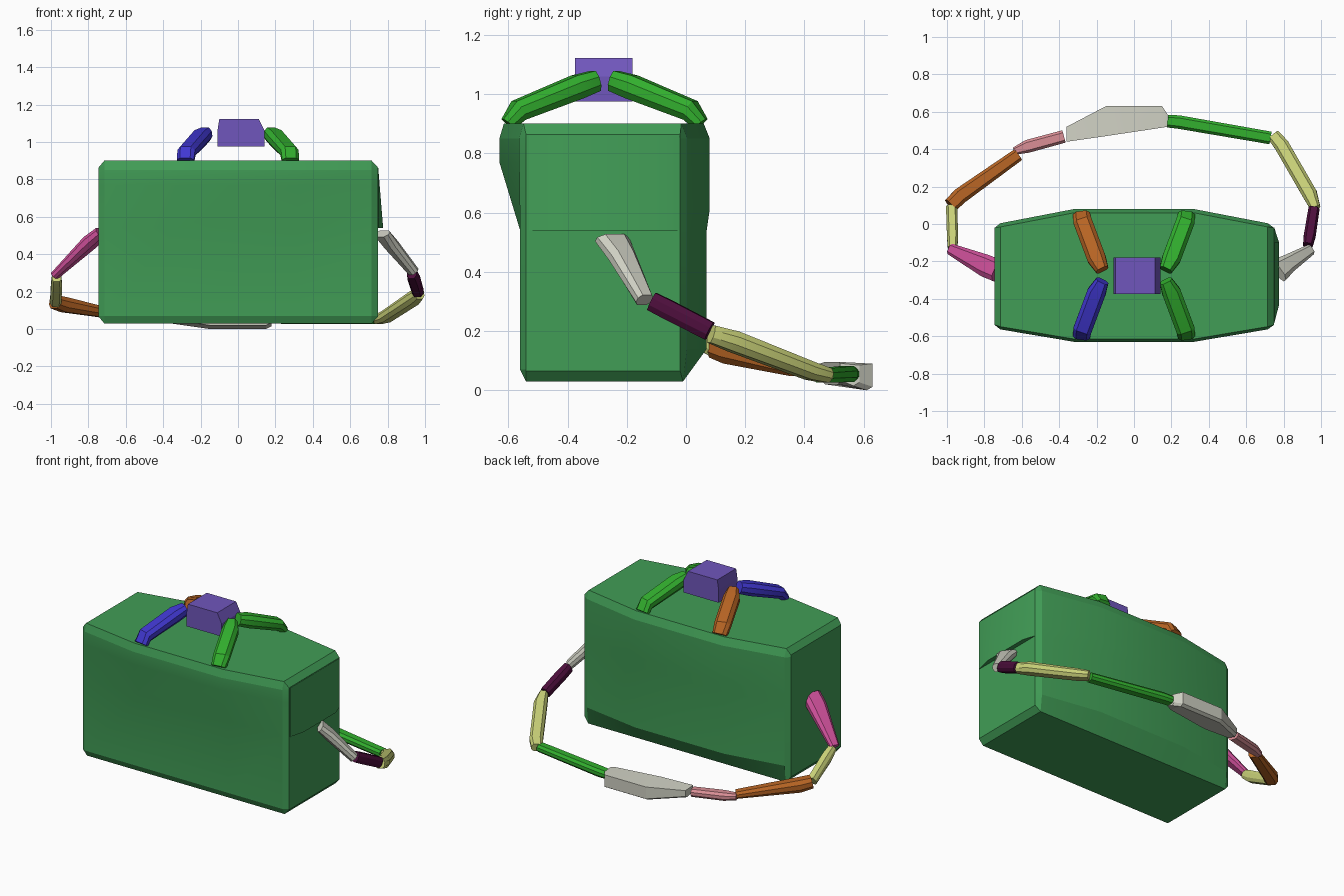
import bpy, bmesh, math
from mathutils import Vector

cube = bpy.data.objects.get("Cube")
if cube:
    bpy.data.objects.remove(cube, do_unlink=True)


def linear(value):
    value /= 255
    return value / 12.92 if value <= 0.04045 else ((value + 0.055) / 1.055) ** 2.4


def make_material(name, red, green, blue):
    material = bpy.data.materials.new(name)
    material.use_nodes = True
    color = (linear(red), linear(green), linear(blue), 1)
    material.diffuse_color = color
    shader = next(n for n in material.node_tree.nodes if n.type == "BSDF_PRINCIPLED")
    shader.inputs["Base Color"].default_value = color
    return material


forest = make_material("forest_green", 65, 157, 86)
purple = make_material("purple", 112, 86, 188)
blue = make_material("blue", 64, 55, 208)
bright = make_material("bright_green", 50, 176, 46)
orange = make_material("orange", 184, 101, 36)
magenta = make_material("magenta", 206, 80, 154)
lime = make_material("pale_lime", 201, 209, 120)
rose = make_material("rose", 218, 143, 150)
stone = make_material("stone", 206, 207, 194)
plum = make_material("plum", 77, 14, 60)


def loft(name, rings, material, angle):
    """Skin a list of equal rings and cap both ends."""
    bm = bmesh.new()
    loops = [[bm.verts.new(p) for p in ring] for ring in rings]
    for a, b in zip(loops, loops[1:]):
        for i in range(len(a)):
            j = (i + 1) % len(a)
            bm.faces.new((a[i], a[j], b[j], b[i]))
    bm.faces.new(loops[0])
    bm.faces.new(loops[-1])
    bmesh.ops.recalc_face_normals(bm, faces=bm.faces)
    mesh = bpy.data.meshes.new(name)
    bm.to_mesh(mesh)
    bm.free()
    mesh.materials.append(material)
    obj = bpy.data.objects.new(name, mesh)
    bpy.context.collection.objects.link(obj)
    bpy.ops.object.select_all(action="DESELECT")
    obj.select_set(True)
    bpy.context.view_layer.objects.active = obj
    bpy.ops.object.shade_smooth_by_angle(angle=math.radians(angle))
    return obj


def link(name, material, *stations):
    """Chamfered bar through (centre, half width, half height) stations."""
    centres = [Vector(s[0]) for s in stations]
    rings = []
    for i, (_, w, h) in enumerate(stations):
        along = (centres[min(i + 1, len(centres) - 1)] - centres[max(i - 1, 0)]).normalized()
        side = along.cross(Vector((0, 0, 1))).normalized()
        up = side.cross(along)
        outline = []
        for sx, sz in ((1, 1), (-1, 1), (-1, -1), (1, -1)):
            pair = [(sx * w, sz * h * 0.4), (sx * w * 0.6, sz * h)]
            outline += pair if sx * sz > 0 else pair[::-1]
        rings.append([centres[i] + side * u + up * v for u, v in outline])
    return loft(name, rings, material, 20)


# Bag body: cross-sections that bulge toward the middle
def body_ring(x, bulge, inset):
    f, b = -0.56, 0.0
    profile = [
        (f + 0.02, 0.03), (f, 0.07), (f, 0.54),
        (f - 0.07 * bulge, 0.77), (f - 0.07 * bulge, 0.85),
        (f + 0.015 - 0.07 * bulge, 0.9), (b - 0.02 + 0.08 * bulge, 0.9),
        (b + 0.08 * bulge, 0.85), (b + 0.08 * bulge, 0.61),
        (b + 0.07 * bulge, 0.54), (b + 0.07 * bulge, 0.14), (b - 0.01, 0.03)]
    ring = []
    for y, z in profile:
        y = min(max(y, f + inset), b - inset) if inset else y
        z = min(max(z, 0.03 + inset * 1.8), 0.9 - inset * 1.8) if inset else z
        ring.append((x, y, z))
    return ring


stations = [(-0.745, 0, 0.02), (-0.715, 0.05, 0), (-0.32, 1, 0),
            (0.32, 1, 0), (0.715, 0.05, 0), (0.748, 0, 0.02)]
loft("bag_body", [body_ring(*s) for s in stations], forest, 15)

# Thin overhanging lip on one end of the bag
loft("side_lip",
     [[(0.74, y, 0.86), (0.75, y, 0.86), (top, y, 0.54), (0.74, y, 0.54)]
      for y, top in ((-0.53, 0.75), (-0.43, 0.776), (-0.1, 0.776), (-0.02, 0.75))],
     forest, 15)


# Grip block with a chamfered end
def grip_ring(x, top):
    front, back = -0.375, -0.18
    return [(x, front, 0.975), (x, back, 0.975), (x, back, top), (x, front, top)]


loft("grip_block", [grip_ring(-0.11, 1.06), grip_ring(-0.1, 1.122),
                    grip_ring(0.112, 1.122), grip_ring(0.143, 1.06)], purple, 5)

# Four carry handle arms, mirrored across the grip
for name, sx, sy, material in (
        ("front_left_handle", 1, -1, bright), ("back_left_handle", 1, 1, bright),
        ("front_right_handle", -1, -1, blue), ("back_right_handle", -1, 1, orange)):
    def spot(x, y, z):
        return (sx * x, -0.275 + sy * y, z)
    link(name, material,
         (spot(0.17, 0.03, 1.045), 0.035, 0.035),
         (spot(0.2, 0.09, 1.025), 0.05, 0.04),
         (spot(0.275, 0.29, 0.945), 0.05, 0.035),
         (spot(0.28, 0.325, 0.9), 0.045, 0.025))

# Shoulder strap, one link after another around the back
link("right_strap_anchor", magenta,
     ((-0.73, -0.25, 0.515), 0.06, 0.03), ((-0.79, -0.225, 0.465), 0.06, 0.035),
     ((-0.98, -0.135, 0.285), 0.03, 0.02))
link("right_strap_link", lime,
     ((-0.97, -0.13, 0.275), 0.025, 0.025), ((-0.97, -0.07, 0.235), 0.03, 0.035),
     ((-0.975, 0.09, 0.145), 0.03, 0.03))
link("right_strap_bar", orange,
     ((-0.98, 0.1, 0.145), 0.04, 0.035), ((-0.93, 0.15, 0.13), 0.043, 0.04),
     ((-0.62, 0.37, 0.07), 0.035, 0.022))
link("right_back_link", rose,
     ((-0.64, 0.39, 0.067), 0.02, 0.02), ((-0.57, 0.415, 0.065), 0.035, 0.026),
     ((-0.375, 0.468, 0.058), 0.034, 0.025))

# Wide shoulder pad
pad = [(-0.36, 0.44, 0.52, 0.03, 0.08), (-0.15, 0.47, 0.63, 0, 0.09),
       (0.15, 0.515, 0.63, 0, 0.09), (0.18, 0.52, 0.585, 0.015, 0.085)]
loft("shoulder_pad",
     [[(x, near, low + 0.02), (x, far - 0.02, low), (x, far, low + 0.012),
       (x, far, high), (x, near, high + 0.006)] for x, near, far, low, high in pad],
     stone, 15)

link("left_back_bar", bright,
     ((0.18, 0.55, 0.055), 0.034, 0.025), ((0.24, 0.545, 0.055), 0.036, 0.027),
     ((0.73, 0.46, 0.05), 0.034, 0.024))
link("left_strap_bar", lime,
     ((0.745, 0.475, 0.05), 0.035, 0.025), ((0.79, 0.42, 0.065), 0.04, 0.03),
     ((0.94, 0.16, 0.165), 0.04, 0.035), ((0.97, 0.085, 0.19), 0.027, 0.03))
link("left_strap_link", plum,
     ((0.962, 0.08, 0.2), 0.03, 0.032), ((0.94, -0.06, 0.272), 0.032, 0.033),
     ((0.93, -0.115, 0.3), 0.026, 0.032))
link("left_strap_anchor", stone,
     ((0.94, -0.14, 0.305), 0.03, 0.025), ((0.82, -0.215, 0.45), 0.05, 0.03),
     ((0.77, -0.25, 0.51), 0.065, 0.024))
